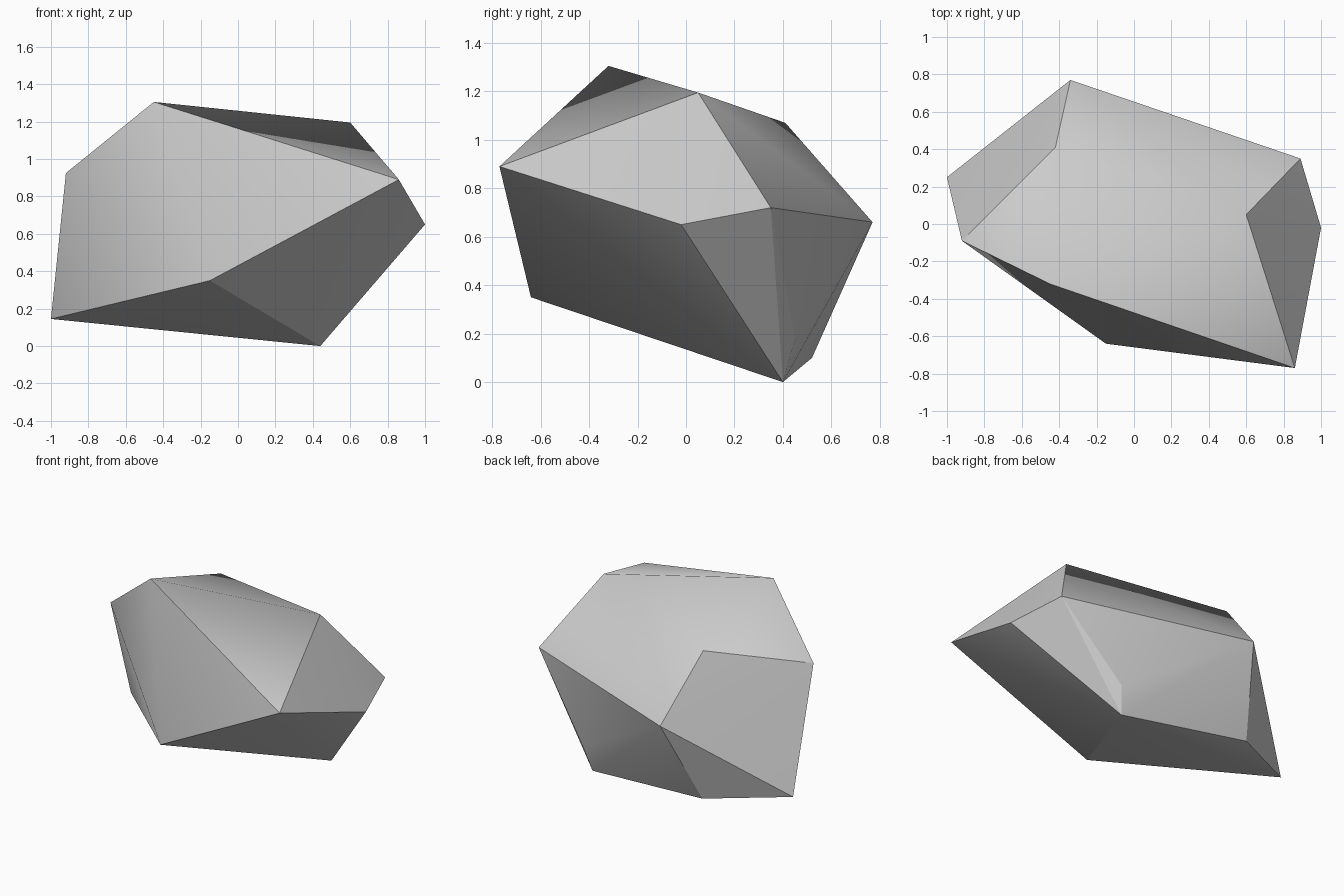
import bpy
import bmesh
import math

cube = bpy.data.objects.get("Cube")
if cube:
    bpy.data.objects.remove(cube, do_unlink=True)

# Corners of the boulder, from the crown down to the foot
CROWN = [(-0.45, -0.32, 1.305), (0.60, 0.05, 1.195), (-0.42, 0.41, 1.07)]
WAIST = [(-0.92, -0.09, 0.925), (0.86, -0.77, 0.89), (1.0, -0.02, 0.65),
         (0.89, 0.35, 0.72), (-0.34, 0.77, 0.66)]
FOOT = [(-0.15, -0.64, 0.35), (-1.0, 0.25, 0.145), (0.48, 0.45, 0.18),
        (-0.49, 0.52, 0.10), (0.44, 0.40, 0.0)]

# Wrap the corners in a faceted skin
bm = bmesh.new()
for corner in CROWN + WAIST + FOOT:
    bm.verts.new(corner)
bmesh.ops.convex_hull(bm, input=bm.verts)
bmesh.ops.recalc_face_normals(bm, faces=bm.faces)

# Crisp ridges, with softened shading over the crown and across shallow folds
for face in bm.faces:
    face.smooth = True
for edge in bm.edges:
    on_crown = all(v.co.z > 1.0 for v in edge.verts)
    edge.smooth = on_crown or edge.calc_face_angle(0) < math.radians(25)

mesh = bpy.data.meshes.new("boulder")
bm.to_mesh(mesh)
bm.free()
boulder = bpy.data.objects.new("boulder", mesh)
bpy.context.collection.objects.link(boulder)

# Plain grey stone
stone = bpy.data.materials.new("grey_stone")
stone.use_nodes = True
stone.diffuse_color = (0.6, 0.6, 0.6, 1)
shader = next(n for n in stone.node_tree.nodes if n.type == "BSDF_PRINCIPLED")
shader.inputs["Base Color"].default_value = stone.diffuse_color
mesh.materials.append(stone)
